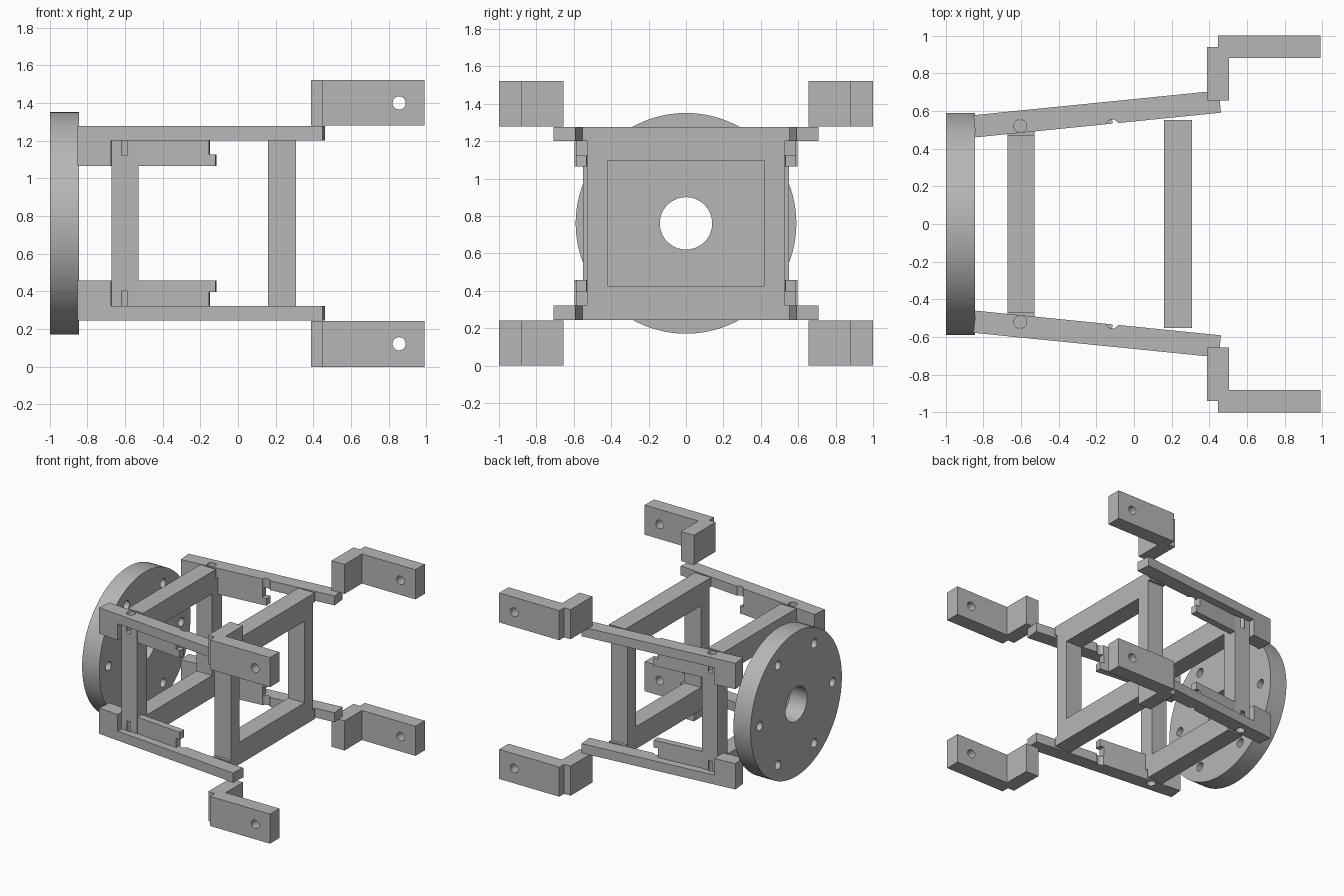
import bpy
import bmesh
from math import cos, sin, radians
from mathutils import Matrix, Vector

if "Cube" in bpy.data.objects:
    bpy.data.objects.remove(bpy.data.objects["Cube"], do_unlink=True)

MID = 0.761          # height of the symmetry plane
DRILL = 0.034        # radius of the small holes
SLOPE = 0.1          # splay of the arms, in radians

grey = bpy.data.materials.new("plain_grey")
grey.use_nodes = True
grey.diffuse_color = (0.47, 0.47, 0.47, 1)
grey.node_tree.nodes["Principled BSDF"].inputs["Base Color"].default_value = grey.diffuse_color


def finish(name, bm):
    bmesh.ops.recalc_face_normals(bm, faces=bm.faces)
    mesh = bpy.data.meshes.new(name)
    bm.to_mesh(mesh)
    bm.free()
    mesh.materials.append(grey)
    obj = bpy.data.objects.new(name, mesh)
    bpy.context.collection.objects.link(obj)
    return obj


def prism(name, outline, axis, low, high):
    """Extrude a closed outline along x (outline in y, z) or z (outline in x, y)."""
    bm = bmesh.new()
    place = (lambda a, b: (low, a, b)) if axis == "x" else (lambda a, b: (a, b, low))
    face = bm.faces.new([bm.verts.new(place(a, b)) for a, b in outline])
    new = bmesh.ops.extrude_face_region(bm, geom=[face])["geom"]
    step = Vector((high - low, 0, 0) if axis == "x" else (0, 0, high - low))
    bmesh.ops.translate(bm, vec=step, verts=[v for v in new if isinstance(v, bmesh.types.BMVert)])
    return finish(name, bm)


def rect(a0, a1, b0, b1):
    return [(a0, b0), (a1, b0), (a1, b1), (a0, b1)]


def cylinder(name, centre, radius, depth, axis, sides=32):
    turn = {"x": Matrix.Rotation(radians(90), 4, "Y"),
            "y": Matrix.Rotation(radians(90), 4, "X"), "z": Matrix()}[axis]
    bm = bmesh.new()
    bmesh.ops.create_cone(bm, cap_ends=True, segments=sides, radius1=radius, radius2=radius,
                          depth=depth, matrix=Matrix.Translation(centre) @ turn)
    return finish(name, bm)


def cut(obj, *cutters):
    bpy.context.view_layer.objects.active = obj
    for cutter in cutters:
        cutter.hide_render = True
        mod = obj.modifiers.new("cut", "BOOLEAN")
        mod.operation = "DIFFERENCE"
        mod.solver = "EXACT"
        mod.object = cutter
        bpy.ops.object.modifier_apply(modifier=mod.name)
        bpy.data.objects.remove(cutter, do_unlink=True)
    return obj


def smooth(obj):
    bpy.ops.object.select_all(action="DESELECT")
    obj.select_set(True)
    bpy.context.view_layer.objects.active = obj
    bpy.ops.object.shade_smooth_by_angle(angle=radians(30))


def four_corners(obj):
    """Repeat an upper back part at the other three corners."""
    base = obj.name
    obj.name = base + "_upper_back"
    for sy, sz, tag in ((-1, 1, "upper_front"), (1, -1, "lower_back"), (-1, -1, "lower_front")):
        bm = bmesh.new()
        bm.from_mesh(obj.data)
        for v in bm.verts:
            v.co.y *= sy
            v.co.z = MID + sz * (v.co.z - MID)
        smooth(finish(f"{base}_{tag}", bm))
    smooth(obj)


def drill(x, y):
    return cylinder("drill", (x, y, 1.27), DRILL, 0.3, "z")


# Round mounting flange with a centre bore and six bolt holes
flange = cylinder("mounting_flange", (-0.92, 0, MID), 0.59, 0.155, "x", 96)
bores = [cylinder("bore", (-0.92, 0, MID), 0.14, 0.4, "x", 48)]
for k in range(6):
    a = radians(60 * k)
    bores.append(cylinder("bolt_hole", (-0.92, 0.47 * cos(a), MID + 0.47 * sin(a)), 0.036, 0.4, "x"))
smooth(cut(flange, *bores))


# Two rectangular frames standing across the arms
def frame(name, x0, x1, side, tab):
    """side: half width between the arms' levels; tab: half width at top and bottom."""
    half, shoulder = 0.516, 0.44
    right = [(tab, -half), (tab, -shoulder), (side, -shoulder),
             (side, shoulder), (tab, shoulder), (tab, half)]
    left = [(-y, z) for y, z in reversed(right)]
    body = prism(name, [(y, z + MID) for y, z in right + left], "x", x0, x1)
    window = prism("window", rect(-0.42, 0.42, MID - 0.334, MID + 0.334), "x", x0 - 0.1, x1 + 0.1)
    return cut(body, window)


frame("outer_frame", 0.16, 0.308, 0.53, 0.553)
inner = frame("inner_frame", -0.67, -0.528, 0.55, 0.47)
pins = []
for sy in (1, -1):
    for sz in (1, -1):
        pins.append(cylinder("pin_hole", (-0.603, sy * 0.52, MID + sz * 0.509), DRILL, 0.3, "z"))
smooth(cut(inner, *pins))


# Splayed arms, drawn along their own direction
def along_arm(u0, u1, v0, v1):
    c, s = cos(SLOPE), sin(SLOPE)
    return [(-0.84 + u * c - v * s, 0.46 + u * s + v * c) for u, v in rect(u0, u1, v0, v1)]


arm = prism("arm", along_arm(0, 1.308, 0, 0.118), "z", 1.2, 1.277)
four_corners(cut(arm, drill(-0.603, 0.52), drill(-0.115, 0.52)))
four_corners(prism("arm_heel", along_arm(0, 0.178, 0, 0.118), "z", 1.065, 1.2))
four_corners(prism("arm_rib", along_arm(0.315, 0.695, 0, 0.055), "z", 1.125, 1.2))
four_corners(prism("arm_rib_foot", along_arm(0.315, 0.73, 0, 0.055), "z", 1.065, 1.125))

# Stepped end brackets with a cross hole
bracket_outline = [(0.388, 0.655), (0.505, 0.655), (0.505, 0.88), (0.99, 0.88),
                   (0.99, 1.0), (0.447, 1.0), (0.447, 0.938), (0.388, 0.938)]
bracket = prism("end_bracket", bracket_outline, "z", 1.28, 1.522)
four_corners(cut(bracket, cylinder("cross_hole", (0.855, 0.94, 1.4), 0.035, 0.4, "y")))
